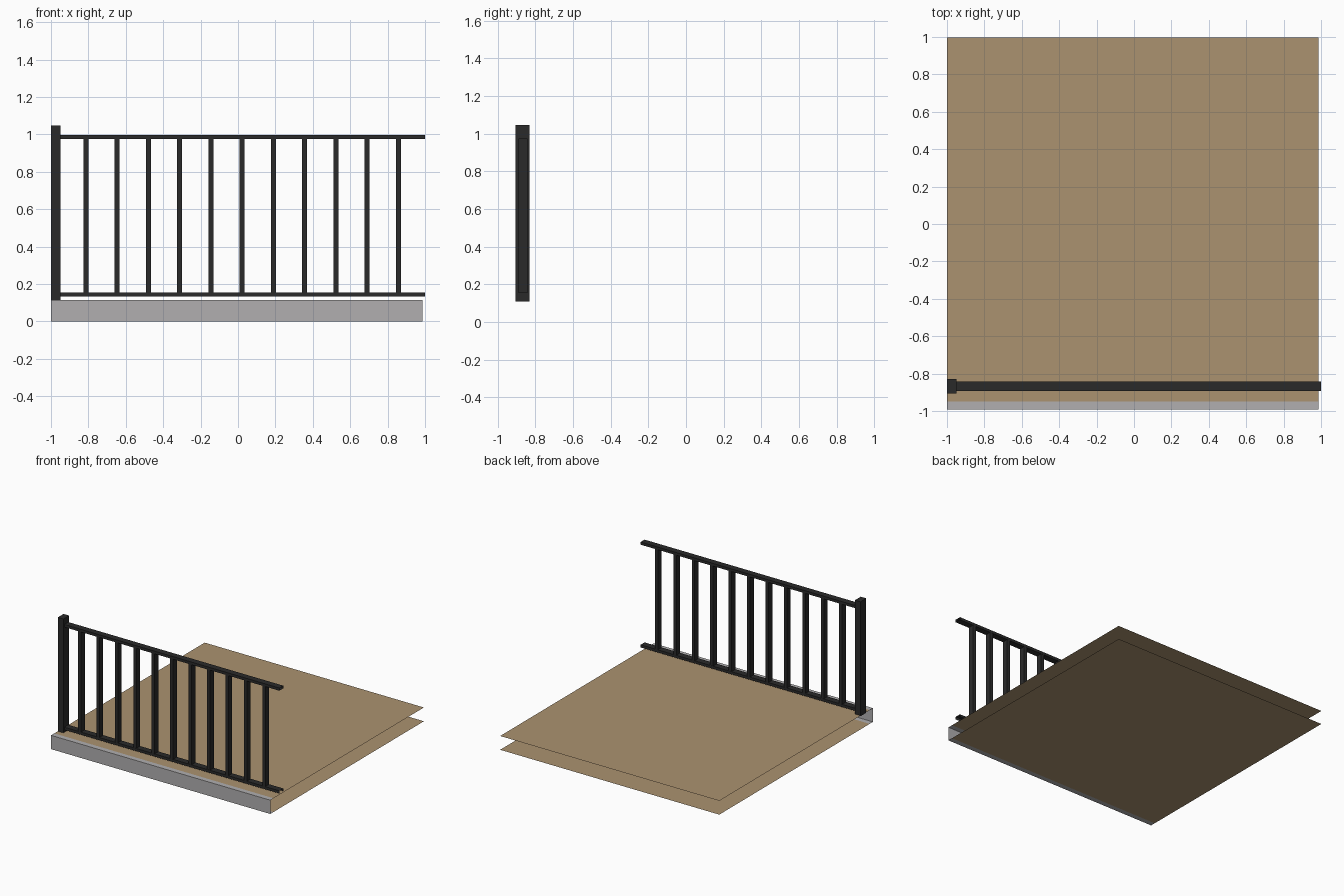
import bpy, bmesh

if "Cube" in bpy.data.objects:
    bpy.data.objects.remove(bpy.data.objects["Cube"])


def material(name, rgb):
    m = bpy.data.materials.new(name)
    m.diffuse_color = (*rgb, 1)
    m.use_nodes = True
    m.node_tree.nodes["Principled BSDF"].inputs["Base Color"].default_value = m.diffuse_color
    return m


WOOD = material("tan_decking", (0.41, 0.29, 0.16))
GREY = material("grey_fascia", (0.44, 0.43, 0.435))
BLACK = material("black_metal", (0.023, 0.023, 0.023))


def finish(bm, name, mat):
    me = bpy.data.meshes.new(name)
    bm.to_mesh(me)
    bm.free()
    me.materials.append(mat)
    ob = bpy.data.objects.new(name, me)
    bpy.context.collection.objects.link(ob)
    return ob


def box(name, lo, hi, mat, open_sides=()):
    """Box between two corners; open_sides lists (axis, sign) faces to remove."""
    bm = bmesh.new()
    bmesh.ops.create_cube(bm, size=1)
    bm.normal_update()
    drop = [f for f in bm.faces
            if any(f.normal[a] * s > 0.9 for a, s in open_sides)]
    bmesh.ops.delete(bm, geom=drop, context='FACES')
    for v in bm.verts:
        for i in range(3):
            v.co[i] = hi[i] if v.co[i] > 0 else lo[i]
    return finish(bm, name, mat)


X0, X1 = -1.0, 0.987          # deck ends
Y0, YS, Y1 = -0.992, -0.95, 0.997  # front, fascia return, back
ZD = 0.113                    # deck height
RY0, RY1 = -0.892, -0.841     # rail depth

# deck slab: open-edged top and bottom sheets
box("deck_slab", (X0, YS, 0), (X1, Y1, ZD), WOOD,
    [(0, 1), (0, -1), (1, 1), (1, -1)])

# fascia: channel along the front edge, open at ends and back
box("front_fascia", (X0, Y0, 0), (X1, YS, ZD), GREY,
    [(0, 1), (0, -1), (1, 1)])

# end post
box("end_post", (-1.0, -0.905, 0.108), (-0.95, -0.83, 1.046), BLACK)

# rails: open-ended, the lower one a channel
ends = [(0, 1), (0, -1)]
box("top_rail", (-0.95, RY0, 0.975), (1.0, RY1, 0.997), BLACK, ends)
box("bottom_rail", (-0.95, RY0, 0.133), (1.0, RY1, 0.155), BLACK,
    ends + [(2, -1)])

# balusters
for i in range(11):
    x = -0.813 + i * 0.1671
    box(f"baluster_{i + 1}", (x - 0.0135, RY0 + 0.001, 0.155),
        (x + 0.0135, RY1 - 0.001, 0.975), BLACK, [(2, 1), (2, -1)])
